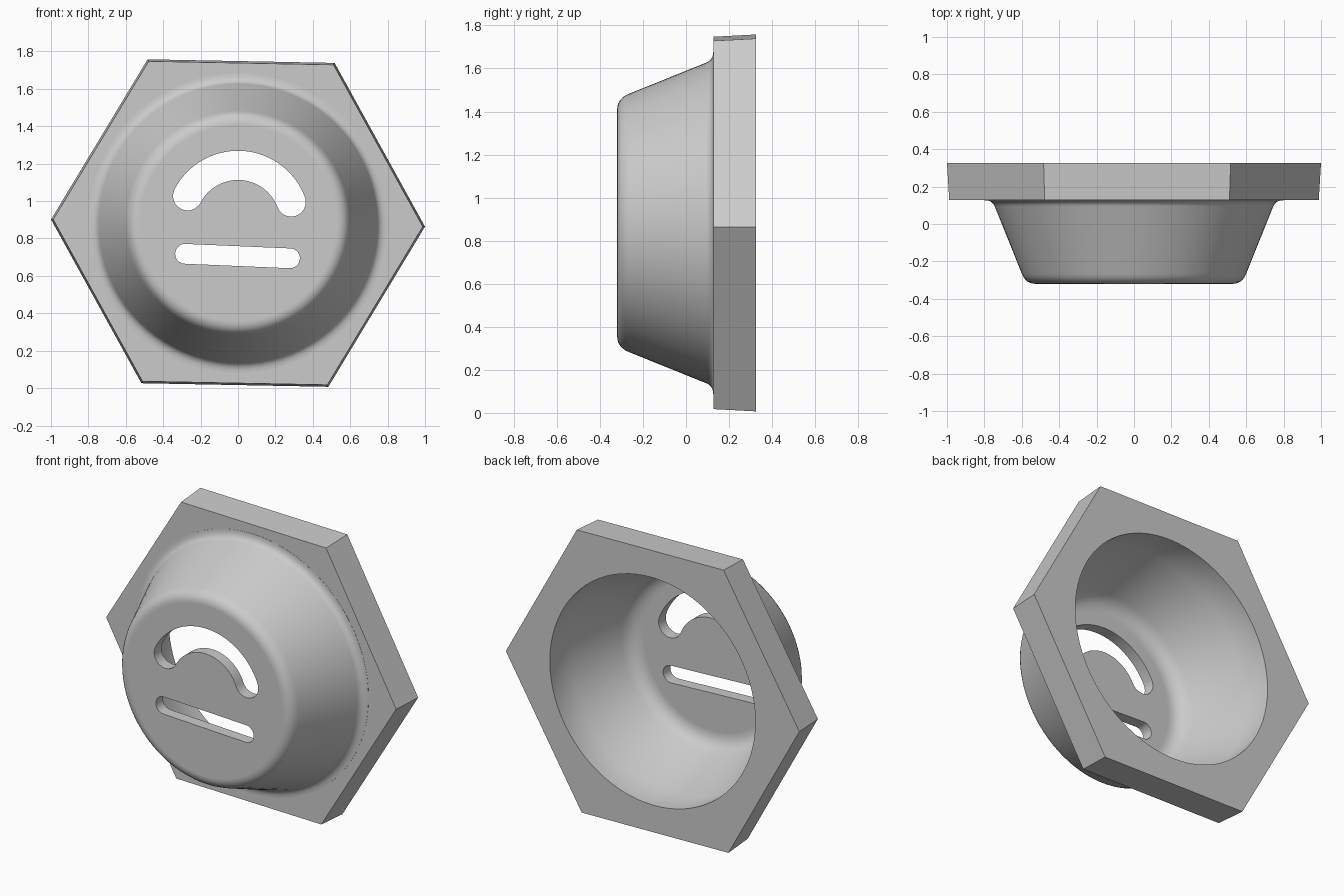
import bpy, bmesh, math
from mathutils import Vector

if "Cube" in bpy.data.objects:
    bpy.data.objects.remove(bpy.data.objects["Cube"])

CZ = 0.8825            # height of the central axis
SEG = 80               # sides of the turned parts

grey = bpy.data.materials.new("plain grey")
grey.diffuse_color = (0.6, 0.6, 0.6, 1)
grey.use_nodes = True
grey.node_tree.nodes["Principled BSDF"].inputs["Base Color"].default_value = grey.diffuse_color


def loft(name, rings):
    """Closed solid from a list of equal-length point rings."""
    bm = bmesh.new()
    rows = [[bm.verts.new(p) for p in ring] for ring in rings]
    n = len(rows[0])
    for a, b in zip(rows, rows[1:]):
        for i in range(n):
            j = (i + 1) % n
            bm.faces.new((a[i], a[j], b[j], b[i]))
    bm.faces.new(rows[0])
    bm.faces.new(rows[-1])
    bmesh.ops.recalc_face_normals(bm, faces=bm.faces)
    me = bpy.data.meshes.new(name)
    bm.to_mesh(me)
    bm.free()
    me.materials.append(grey)
    ob = bpy.data.objects.new(name, me)
    bpy.context.collection.objects.link(ob)
    return ob


def circle(r, y, n=SEG, turn=0.0):
    return [(r * math.cos(turn + math.tau * i / n), y,
             CZ + r * math.sin(turn + math.tau * i / n)) for i in range(n)]


def rounded(a, corner, b, steps=6):
    """Curved corner of a profile, as (radius, y) points."""
    a, c, b = Vector(a), Vector(corner), Vector(b)
    return [tuple(a * (1 - t) ** 2 + c * 2 * t * (1 - t) + b * t * t)
            for t in (i / steps for i in range(steps + 1))]


def turned(name, profile):
    return loft(name, [circle(r, y) for r, y in profile])


def arc(cx, cz, r, a0, a1, n):
    return [(cx + r * math.cos(a0 + (a1 - a0) * i / n),
             cz + r * math.sin(a0 + (a1 - a0) * i / n)) for i in range(n + 1)]


def slot(name, outline):
    return loft(name, [[(x, y, z) for x, z in outline] for y in (-0.45, -0.15)])


# Hexagonal flange, very slightly tapered towards the front
turn = math.radians(-1.1)
body = loft("hexagonal_cup", [circle(0.988, 0.128, 6, turn), circle(1.0, 0.325, 6, turn)])

# Conical cup with rounded front rim and a fillet at the flange
cup = turned("cup_outside",
             rounded((0.525, -0.32), (0.579, -0.32), (0.60, -0.265))
             + rounded((0.745, 0.095), (0.758, 0.127), (0.80, 0.127)) + [(0.80, 0.22)])

# Hollow: straight bore through the flange, then a cone with a rounded floor
hollow = turned("cup_hollow",
                rounded((0.46, -0.25), (0.535, -0.25), (0.565, -0.18))
                + [(0.70, 0.13), (0.70, 0.45)])

# Curved slot
P = math.pi
mid, half, zc = 0.304, 0.078, 0.887
a0, a1 = math.radians(20.8), math.radians(152.4)
end0 = (mid * math.cos(a0), zc + mid * math.sin(a0))
end1 = (mid * math.cos(a1), zc + mid * math.sin(a1))
arch = slot("curved_slot",
            arc(0, zc, mid + half, a0, a1, 32)
            + arc(*end1, half, a1, a1 + P, 14)[1:]
            + arc(0, zc, mid - half, a1, a0, 32)[1:]
            + arc(*end0, half, a0 - P, a0, 14)[1:-1])

# Straight slot, slightly tilted
left, right, r = (-0.283, 0.718), (0.278, 0.694), 0.053
tilt = math.atan2(right[1] - left[1], right[0] - left[0])
bar = slot("straight_slot",
           arc(*right, r, tilt - P / 2, tilt + P / 2, 14)
           + arc(*left, r, tilt + P / 2, tilt + 3 * P / 2, 14))

# Join and cut
for tool, op in ((cup, 'UNION'), (hollow, 'DIFFERENCE'),
                 (arch, 'DIFFERENCE'), (bar, 'DIFFERENCE')):
    m = body.modifiers.new(tool.name, 'BOOLEAN')
    m.object, m.operation, m.solver = tool, op, 'EXACT'
bpy.context.view_layer.update()
mesh = bpy.data.meshes.new_from_object(
    body.evaluated_get(bpy.context.evaluated_depsgraph_get()))
body.modifiers.clear()
body.data = mesh
for tool in (cup, hollow, arch, bar):
    bpy.data.objects.remove(tool)

# Smooth curved walls, crisp edges
bpy.ops.object.select_all(action='DESELECT')
body.select_set(True)
bpy.context.view_layer.objects.active = body
bpy.ops.object.shade_smooth_by_angle(angle=math.radians(25))
body.modifiers.new("even shading", 'WEIGHTED_NORMAL').keep_sharp = True
